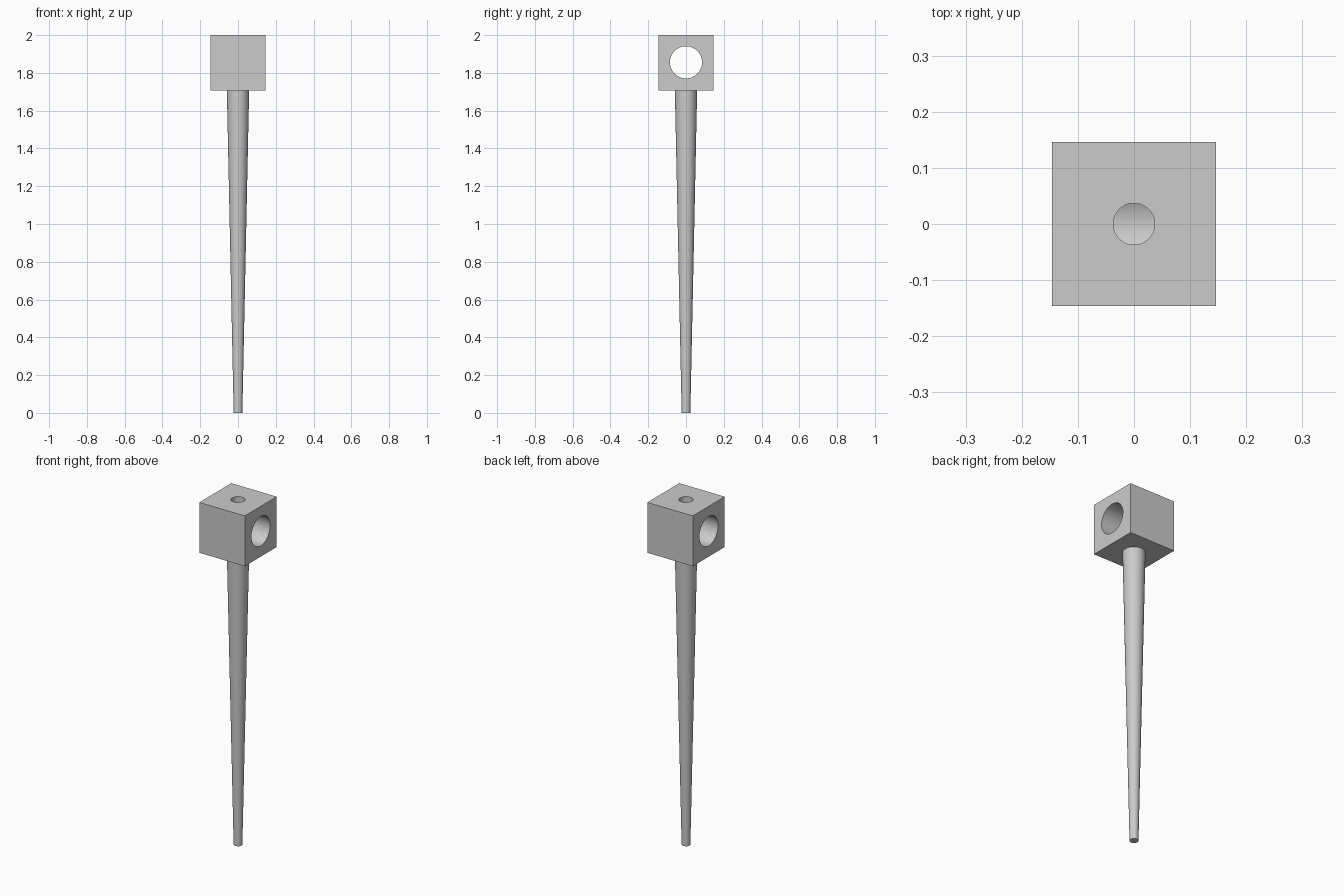
import bpy
from math import pi, radians

old = bpy.data.objects.get("Cube")
if old:
    bpy.data.objects.remove(old, do_unlink=True)

SIDE = 0.292
BASE = 2.0 - SIDE          # underside of the block
MID = 2.0 - SIDE / 2

grey = bpy.data.materials.new("light grey")
grey.use_nodes = True
grey.diffuse_color = (0.6, 0.6, 0.6, 1)
grey.node_tree.nodes["Principled BSDF"].inputs["Base Color"].default_value = (0.6, 0.6, 0.6, 1)


def cone(name, r_low, r_high, length, location, rotation=(0, 0, 0)):
    bpy.ops.mesh.primitive_cone_add(vertices=64, radius1=r_low, radius2=r_high,
                                    depth=length, location=location, rotation=rotation)
    obj = bpy.context.object
    obj.name = name
    obj.data.materials.append(grey)
    return obj


def drill(target, cutter):
    cutter.hide_render = True
    mod = target.modifiers.new(cutter.name, 'BOOLEAN')
    mod.operation = 'DIFFERENCE'
    mod.solver = 'EXACT'
    mod.object = cutter
    bpy.context.view_layer.objects.active = target
    bpy.ops.object.modifier_apply(modifier=mod.name)
    bpy.data.objects.remove(cutter, do_unlink=True)


def smooth(obj):
    bpy.ops.object.select_all(action='DESELECT')
    obj.select_set(True)
    bpy.context.view_layer.objects.active = obj
    bpy.ops.object.shade_smooth_by_angle(angle=radians(30))


# Head block with a wide cross bore and a narrow hole down into it
bpy.ops.mesh.primitive_cube_add(size=SIDE, location=(0, 0, MID))
block = bpy.context.object
block.name = "head_block"
block.data.materials.append(grey)
drill(block, cone("cross_bore", 0.085, 0.085, 1, (0, 0, MID + 0.002), (0, pi / 2, 0)))
drill(block, cone("top_hole", 0.037, 0.037, 0.4, (0, 0, MID + 0.2)))
smooth(block)

# Tapered shaft below the block
smooth(cone("tapered_shaft", 0.023, 0.059, BASE, (0, 0, BASE / 2)))
